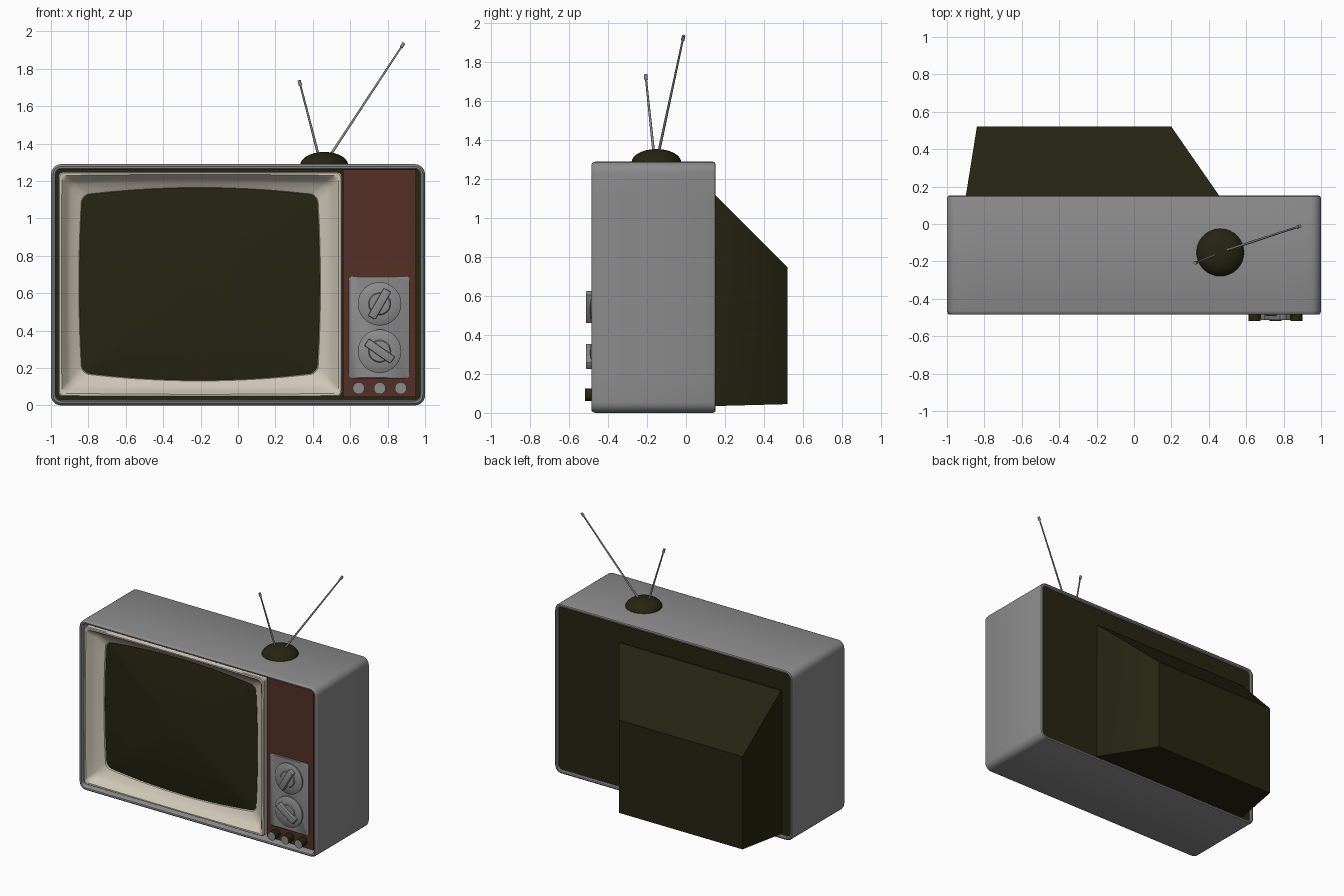
import bpy, bmesh, math
from mathutils import Vector, Matrix

if "Cube" in bpy.data.objects:
    bpy.data.objects.remove(bpy.data.objects["Cube"])


def mat(name, rgb):
    m = bpy.data.materials.new(name)
    m.diffuse_color = (*rgb, 1)
    m.use_nodes = True
    m.node_tree.nodes["Principled BSDF"].inputs["Base Color"].default_value = m.diffuse_color
    return m


GREY = mat("grey_metal", (0.26, 0.26, 0.26))
CREAM = mat("cream_plastic", (0.62, 0.56, 0.47))
BROWN = mat("brown_wood", (0.09, 0.03, 0.02))
DARK = mat("dark_olive", (0.019, 0.018, 0.006))


def finish(bm, name, *mats, angle=35):
    me = bpy.data.meshes.new(name)
    bm.to_mesh(me)
    bm.free()
    for m in mats:
        me.materials.append(m)
    ob = bpy.data.objects.new(name, me)
    bpy.context.collection.objects.link(ob)
    bpy.ops.object.select_all(action='DESELECT')
    ob.select_set(True)
    bpy.context.view_layer.objects.active = ob
    bpy.ops.object.shade_smooth_by_angle(angle=math.radians(angle))
    return ob


def rect(x0, x1, z0, z1, r, bx=0, bz=0, n=6, m=10):
    """Rounded rectangle, counterclockwise from the front, sides bulged by bx, bz."""
    cx, cz, hw, hh = (x0 + x1) / 2, (z0 + z1) / 2, (x1 - x0) / 2, (z1 - z0) / 2
    arcs = []
    for k, (sx, sz) in enumerate([(1, 1), (-1, 1), (-1, -1), (1, -1)]):
        arcs.append([(sx * (hw - r) + r * math.cos((k + i / n) * math.pi / 2),
                      sz * (hh - r) + r * math.sin((k + i / n) * math.pi / 2))
                     for i in range(n + 1)])
    pts = []
    for k in range(4):
        pts += arcs[k]
        a, b = Vector(arcs[k][-1]), Vector(arcs[(k + 1) % 4][0])
        pts += [tuple(a.lerp(b, i / m)) for i in range(1, m)]
    return [(cx + x + bx * x / hw * (1 - (z / hh) ** 2),
             cz + z + bz * z / hh * (1 - (x / hw) ** 2)) for x, z in pts]


def circle(cx, cz, r, n=32):
    return [(cx + r * math.cos(2 * math.pi * i / n),
             cz + r * math.sin(2 * math.pi * i / n)) for i in range(n)]


def loft(name, rings, *mats, back=False, front=False, rule=None, angle=35):
    """Skin (loop, y) rings, listed from back to front or from outside to inside."""
    bm = bmesh.new()
    vs = [[bm.verts.new((x, y, z)) for x, z in loop] for loop, y in rings]
    for a, b in zip(vs, vs[1:]):
        for i in range(len(a)):
            j = (i + 1) % len(a)
            bm.faces.new((a[i], a[j], b[j], b[i]))
    if back:
        bm.faces.new(vs[0][::-1])
    if front:
        bm.faces.new(vs[-1])
    bm.normal_update()
    if rule:
        for f in bm.faces:
            f.material_index = rule(f)
    return finish(bm, name, *mats, angle=angle)


def box(name, size, loc, m, turn=0, bevel=0.0):
    bm = bmesh.new()
    bmesh.ops.create_cube(bm, size=1, matrix=Matrix.Diagonal((*size, 1)))
    if bevel:
        bmesh.ops.bevel(bm, geom=bm.edges[:], offset=bevel, segments=2,
                        profile=0.5, affect='EDGES')
    bm.transform(Matrix.Translation(loc) @ Matrix.Rotation(math.radians(turn), 4, 'Y'))
    return finish(bm, name, m)


def rod(name, a, b, r1, r2, m):
    a, b = Vector(a), Vector(b)
    bm = bmesh.new()
    rot = (b - a).to_track_quat('Z', 'Y').to_matrix().to_4x4()
    bmesh.ops.create_cone(bm, cap_ends=True, segments=12, radius1=r1, radius2=r2,
                          depth=(b - a).length,
                          matrix=Matrix.Translation((a + b) / 2) @ rot)
    return finish(bm, name, m)


# Casing: open rounded shell with soft front and back rims
def shell(d):
    return rect(-1 + d, 1 - d, d, 1.29 - d, max(0.055 - d, 0.02))


loft("casing", [(shell(d), y) for d, y in [
    (0.028, 0.10), (0.028, 0.142), (0.022, 0.15), (0.012, 0.152), (0.004, 0.148),
    (0, 0.138), (0, -0.465), (0.004, -0.478), (0.012, -0.485), (0.022, -0.483),
    (0.028, -0.474), (0.028, -0.36)]], GREY)

# Dark chassis filling the casing, and the tapered tube housing behind it
loft("chassis", [(shell(0.026), 0.135), (shell(0.026), -0.362)], DARK, back=True, front=True)


def quad(x0, x1, z0, z1):
    return [(x0, z0), (x1, z0), (x1, z1), (x0, z1)]


loft("tube_housing", [(quad(-0.84, 0.20, 0.045, 0.75), 0.52),
                      (quad(-0.90, 0.46, 0.035, 1.125), 0.145),
                      (quad(-0.90, 0.46, 0.035, 1.125), 0.12)], DARK, back=True, front=True)

# Screen surround: funnel from a square lip to the bulged opening
outer = rect(-0.96, 0.555, 0.047, 1.247, 0.025)
inner = rect(-0.828, 0.418, 0.178, 1.118, 0.04, 0.016, 0.042)


def mix(t):
    return [(a[0] + (b[0] - a[0]) * t, a[1] + (b[1] - a[1]) * t)
            for a, b in zip(outer, inner)]


loft("screen_surround", [(mix(t), y) for t, y in [
    (0, -0.36), (0, -0.476), (0.04, -0.482), (0.14, -0.482), (0.22, -0.472),
    (0.36, -0.442), (0.55, -0.42), (0.8, -0.405), (0.94, -0.395), (1, -0.375)]], CREAM)

# Domed glass
mid = (-0.205, 0.648)
loft("screen", [([(mid[0] + (x - mid[0]) * s, mid[1] + (z - mid[1]) * s) for x, z in inner],
                 -0.385 - 0.045 * (1 - s * s))
                for s in (1.01, 0.9, 0.75, 0.6, 0.45, 0.3, 0.15, 0.03)], DARK, front=True)

# Control side
box("wood_panel", (0.39, 0.10, 1.22), (0.757, -0.405, 0.655), BROWN)
loft("control_plate", [(rect(0.593, 0.918, 0.145, 0.69, 0.02), -0.45),
                       (rect(0.593, 0.918, 0.145, 0.69, 0.02), -0.463),
                       (rect(0.597, 0.914, 0.149, 0.686, 0.018), -0.466)], GREY, front=True)

# Two dials with grip bars
for label, z, turn in (("upper", 0.543, 30), ("lower", 0.29, 125)):
    loft(label + "_dial", [(circle(0.757, z, r), y) for r, y in [
        (0.116, -0.46), (0.116, -0.476), (0.110, -0.480), (0.06, -0.484),
        (0.055, -0.490), (0.03, -0.492)]], GREY, front=True)
    box(label + "_dial_grip", (0.045, 0.045, 0.17), (0.757, -0.492, z), GREY, turn, 0.006)

# Three push buttons: dark sides, grey faces
for i in range(3):
    c = (0.645 + 0.1125 * i, 0.092)
    loft("button_%d" % (i + 1), [(circle(*c, 0.032, 20), -0.45), (circle(*c, 0.032, 20), -0.519)],
         DARK, GREY, front=True, rule=lambda f: int(f.normal.y < -0.9))

# Antenna: dome base and two rods with tips
bm = bmesh.new()
bmesh.ops.create_uvsphere(bm, u_segments=32, v_segments=16, radius=1)
bmesh.ops.delete(bm, geom=[v for v in bm.verts if v.co.z < -0.01], context='VERTS')
bm.transform(Matrix.Translation((0.461, -0.152, 1.285)) @ Matrix.Diagonal((0.128, 0.128, 0.07, 1)))
finish(bm, "antenna_base", DARK)

for label, a, b in (("short", (0.432, -0.165, 1.33), (0.327, -0.208, 1.738)),
                    ("long", (0.488, -0.142, 1.33), (0.887, -0.012, 1.937))):
    a, b = Vector(a), Vector(b)
    d = (b - a).normalized()
    rod(label + "_antenna", a, b - d * 0.02, 0.007, 0.005, GREY)
    rod(label + "_antenna_tip", b - d * 0.028, b, 0.009, 0.009, GREY)
